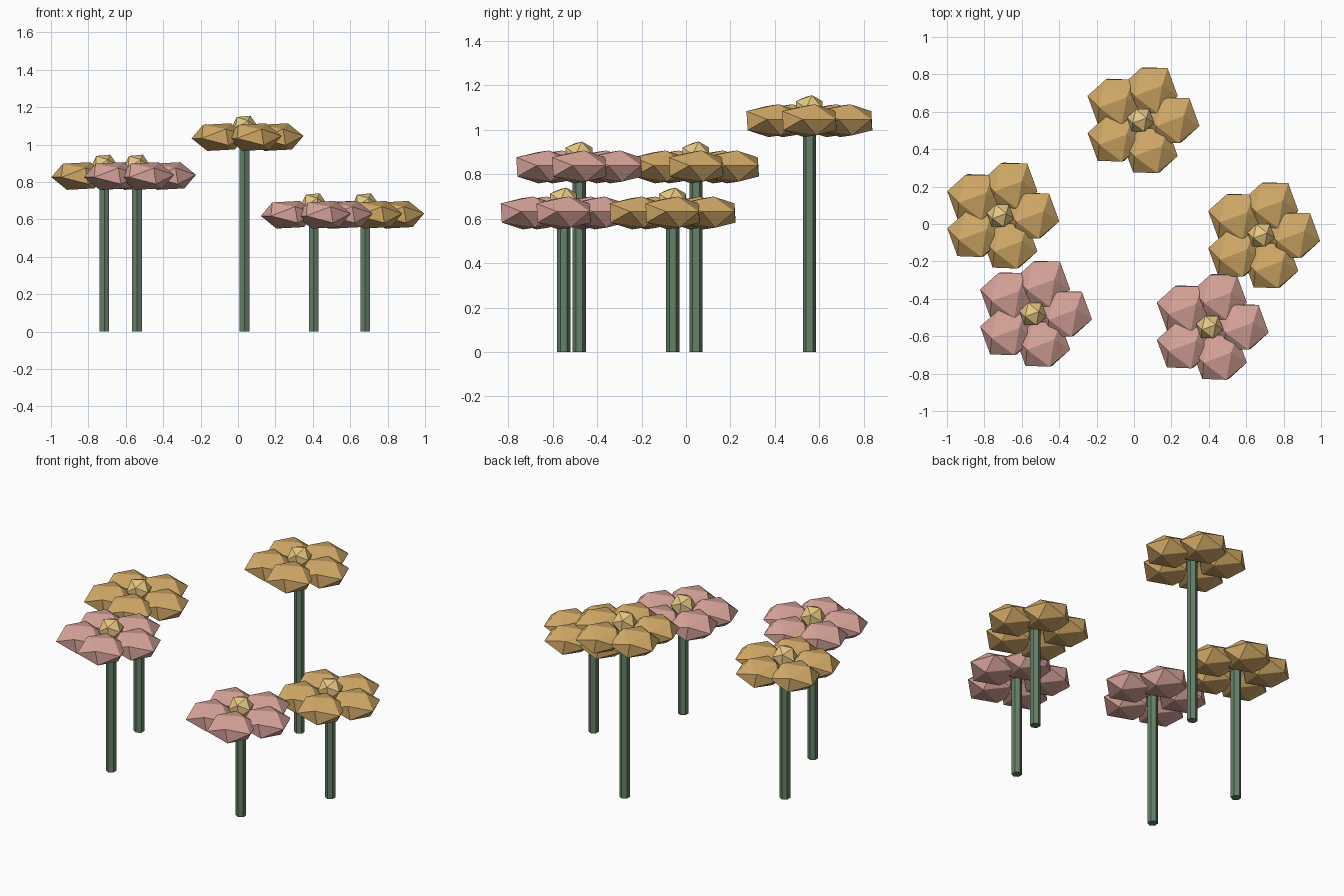
import bpy, bmesh
from math import cos, sin, radians
from mathutils import Matrix

if "Cube" in bpy.data.objects:
    bpy.data.objects.remove(bpy.data.objects["Cube"])


def material(name, rgb):
    m = bpy.data.materials.new(name)
    m.diffuse_color = (*rgb, 1)
    m.use_nodes = True
    m.node_tree.nodes["Principled BSDF"].inputs["Base Color"].default_value = m.diffuse_color
    return m


GREEN = material("stem_green", (0.13, 0.22, 0.14))
GOLD = material("petal_gold", (0.66, 0.41, 0.14))
PINK = material("petal_pink", (0.70, 0.38, 0.33))
YELLOW = material("centre_yellow", (0.80, 0.58, 0.23))


def finish(bm, name, mat):
    me = bpy.data.meshes.new(name)
    bm.to_mesh(me)
    bm.free()
    me.materials.append(mat)
    ob = bpy.data.objects.new(name, me)
    bpy.context.collection.objects.link(ob)
    return ob


# Icosahedron lying with an edge upward, slightly tilted, then flattened
TURN = Matrix.Rotation(radians(20), 4, 'Z') @ Matrix.Rotation(radians(-37), 4, 'Y')


def blob(bm, loc, r, rz):
    mat = Matrix.Translation(loc) @ Matrix.Diagonal((r, r, rz, 1)) @ TURN
    bmesh.ops.create_icosphere(bm, subdivisions=1, radius=1, matrix=mat)


def flower(x, y, h, petal_mat):
    # hexagonal stem
    bm = bmesh.new()
    bmesh.ops.create_cone(bm, cap_ends=True, segments=6, radius1=0.03, radius2=0.03,
                          depth=h,
                          matrix=Matrix.Translation((x, y, h / 2)) @ Matrix.Rotation(radians(90), 4, 'Z'))
    # put two corners on the y axis
    if max(v.co.x for v in bm.verts) - x > 0.029:
        bmesh.ops.rotate(bm, verts=bm.verts, cent=(x, y, 0),
                         matrix=Matrix.Rotation(radians(30), 3, 'Z'))
    finish(bm, "stem", GREEN)
    # ring of five petals
    bm = bmesh.new()
    for i in range(5):
        a = radians(72 * i)
        blob(bm, (x + 0.169 * cos(a), y + 0.169 * sin(a), h), 0.15, 0.0825)
    finish(bm, "petals", petal_mat)
    # flower centre
    bm = bmesh.new()
    blob(bm, (x, y, h + 0.05), 0.075, 0.072)
    finish(bm, "flower_centre", YELLOW)


for args in ((0.035, 0.555, 1.04, GOLD),
             (-0.715, 0.045, 0.832, GOLD),
             (-0.54, -0.48, 0.832, PINK),
             (0.405, -0.55, 0.625, PINK),
             (0.68, -0.06, 0.625, GOLD)):
    flower(*args)
